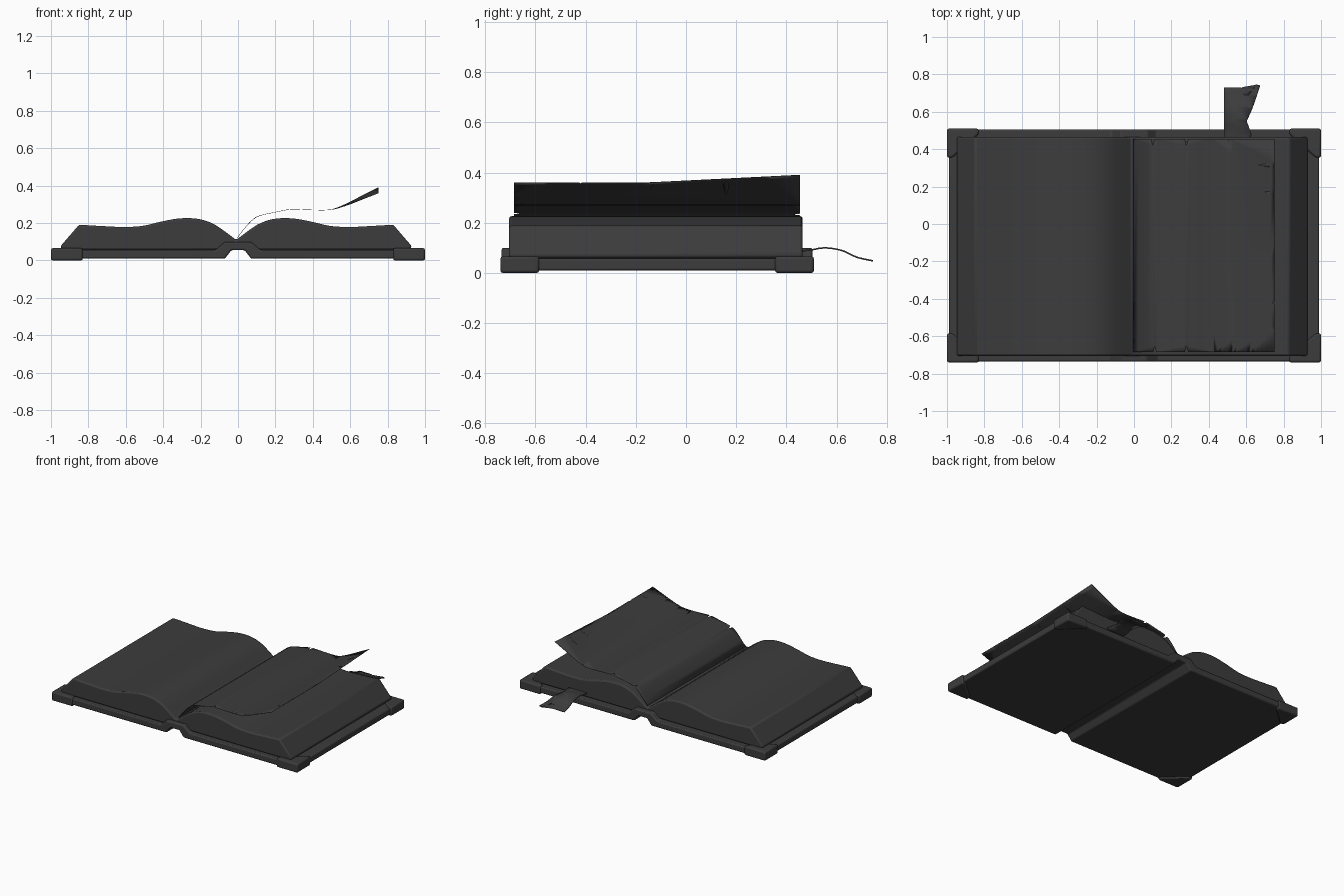
import bpy, bmesh
from mathutils import Vector

if "Cube" in bpy.data.objects:
    bpy.data.objects.remove(bpy.data.objects["Cube"])

dark = bpy.data.materials.new("dark_grey")
dark.diffuse_color = (0.045, 0.045, 0.045, 1)
dark.use_nodes = True
dark.node_tree.nodes["Principled BSDF"].inputs["Base Color"].default_value = dark.diffuse_color


def finish(name, bm, bevel=0, segments=2, thickness=0, angle=0.6):
    bmesh.ops.recalc_face_normals(bm, faces=bm.faces)
    me = bpy.data.meshes.new(name)
    bm.to_mesh(me)
    bm.free()
    ob = bpy.data.objects.new(name, me)
    bpy.context.collection.objects.link(ob)
    me.materials.append(dark)
    if thickness:
        m = ob.modifiers.new("thickness", 'SOLIDIFY')
        m.thickness, m.offset = thickness, 0
    if bevel:
        m = ob.modifiers.new("bevel", 'BEVEL')
        m.width, m.segments, m.limit_method, m.angle_limit = bevel, segments, 'ANGLE', 0.7
    bpy.ops.object.select_all(action='DESELECT')
    ob.select_set(True)
    bpy.context.view_layer.objects.active = ob
    bpy.ops.object.shade_smooth_by_angle(angle=angle)
    return ob


def extruded(points, offset):
    bm = bmesh.new()
    f = bm.faces.new([bm.verts.new(p) for p in points])
    r = bmesh.ops.extrude_face_region(bm, geom=[f])
    vs = [v for v in r['geom'] if isinstance(v, bmesh.types.BMVert)]
    bmesh.ops.translate(bm, verts=vs, vec=offset)
    return bm


def smooth_at(pts, t):
    # Cubic height along a list of (position, height) points
    i = 0
    while i < len(pts) - 2 and t > pts[i + 1][0]:
        i += 1
    (x0, z0), (x1, z1) = pts[i], pts[i + 1]

    def slope(k):
        a, b = pts[max(k - 1, 0)], pts[min(k + 1, len(pts) - 1)]
        return (b[1] - a[1]) / (b[0] - a[0])
    h = x1 - x0
    u = (t - x0) / h
    return ((2*u**3 - 3*u*u + 1) * z0 + (u**3 - 2*u*u + u) * h * slope(i)
            + (3*u*u - 2*u**3) * z1 + (u**3 - u*u) * h * slope(i + 1))


def curved_sheet(name, outline, axis, cuts, height, thickness):
    # Flat torn outline, sliced into strips, then lifted to a curve
    bm = bmesh.new()
    bm.faces.new([bm.verts.new((x, y, 0)) for x, y in outline])
    bmesh.ops.triangulate(bm, faces=bm.faces[:])
    no = Vector((0, 0, 0))
    no[axis] = 1
    for c in cuts:
        bmesh.ops.bisect_plane(bm, geom=bm.verts[:] + bm.edges[:] + bm.faces[:],
                               plane_co=no * c, plane_no=no, dist=1e-5)
    for v in bm.verts:
        v.co.z = height(v.co.x, v.co.y)
    return finish(name, bm, thickness=thickness, angle=0.7)


# Cover boards with raised spine
half = [(0.035, 0.055), (0.07, 0.01), (0.99, 0.01), (0.99, 0.057), (0.12, 0.057), (0.07, 0.10)]
prof = half + [(-x, z) for x, z in reversed(half)]
finish("cover", extruded([(x, -0.735, z) for x, z in prof], (0, 1.24, 0)), bevel=0.008)

# Corner guards
guard = [(0.83, 0.625), (1, 0.625), (1, 0.47), (0.97, 0.47), (0.83, 0.595)]
for sx, a in ((1, "right"), (-1, "left")):
    for sy, b in ((1, "back"), (-1, "front")):
        pts = [(sx * x, -0.115 + sy * y, 0.0) for x, y in guard]
        finish(f"corner_{b}_{a}", extruded(pts, (0, 0, 0.066)), bevel=0.01)

# Page block: mirrored wavy profile
wave = [(0, 0.11), (0.06, 0.155), (0.12, 0.195), (0.2, 0.222), (0.3, 0.225), (0.4, 0.208),
        (0.5, 0.185), (0.6, 0.179), (0.7, 0.183), (0.84, 0.191)]
N = 30
top = [(0.84 * i / N, smooth_at(wave, 0.84 * i / N)) for i in range(N + 1)]
right = top + [(0.94, 0.075), (0.93, 0.057)]
prof = right + [(-x, z) for x, z in reversed(right[1:])]
finish("page_block", extruded([(x - 0.01, -0.705, z) for x, z in prof], (0, 1.17, 0)), bevel=0.01)

# Loose page with torn edges
x0, x1, y0, y1 = -0.005, 0.75, -0.685, 0.455
outline = [(x0, y0)]
for x in (0.11, 0.28, 0.44, 0.53, 0.62):
    outline += [(x - 0.008, y0), (x, y0 + 0.035), (x + 0.01, y0)]
outline.append((x1, y0))
for y, d, w in ((-0.55, 0.06, 0.012), (-0.42, 0.01, 0.006), (-0.14, 0.06, 0.015),
                (0.16, 0.16, 0.018), (0.315, 0.09, 0.015)):
    outline += [(x1, y - w), (x1 - d, y), (x1, y + w)]
outline.append((x1, y1))
for x in (0.51, 0.41, 0.28, 0.1):
    outline += [(x + 0.01, y1), (x, y1 - 0.035), (x - 0.008, y1)]
outline.append((x0, y1))
lift = [(-0.005, 0.12), (0.05, 0.19), (0.1, 0.233), (0.2, 0.258), (0.28, 0.273), (0.4, 0.27),
        (0.5, 0.272), (0.58, 0.294), (0.66, 0.325), (0.75, 0.36)]


def page_height(x, y):
    curl = max(0, x - 0.5) / 0.25 * max(0, y + 0.15) / 0.6
    return smooth_at(lift, x) + 0.03 * curl


curved_sheet("loose_page", outline, 0, [0.025 * i for i in range(1, 30)], page_height, 0.002)

# Ribbon bookmark with forked end
ribbon = [(0.48, 0.43), (0.62, 0.43), (0.628, 0.48), (0.603, 0.55), (0.63, 0.61), (0.655, 0.68),
          (0.675, 0.74), (0.655, 0.745), (0.615, 0.69), (0.59, 0.685), (0.575, 0.728), (0.48, 0.73)]
drop = [(0.43, 0.085), (0.5, 0.092), (0.55, 0.1), (0.62, 0.09), (0.68, 0.063), (0.745, 0.048)]
curved_sheet("bookmark", ribbon, 1, [0.43 + 0.02 * i for i in range(1, 16)],
             lambda x, y: smooth_at(drop, y), 0.006)
